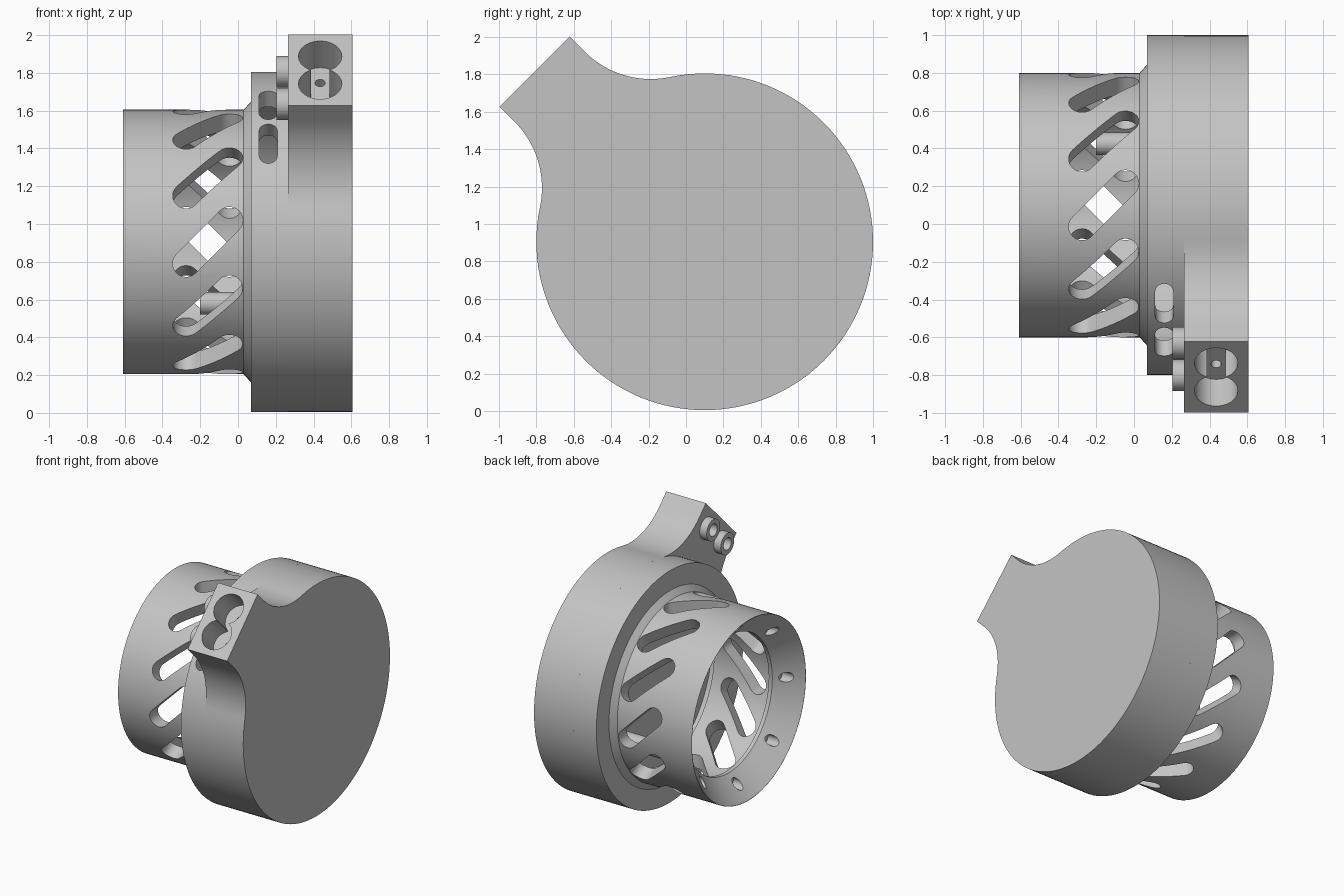
import bpy, bmesh
from math import sin, cos, pi, radians, asin, sqrt
from mathutils import Vector

old = bpy.data.objects.get("Cube")
if old:
    bpy.data.objects.remove(old, do_unlink=True)

grey = bpy.data.materials.new("plain grey")
grey.use_nodes = True
GREY = (0.55, 0.55, 0.55, 1)
grey.diffuse_color = GREY
grey.node_tree.nodes["Principled BSDF"].inputs["Base Color"].default_value = GREY

CENTRE = Vector((0, 0.1, 0.905))      # the main axis runs along x through here
X = Vector((1, 0, 0))
SEGMENTS = 128


def radial(angle):
    """Outward and tangent directions, angle measured from -y towards +z."""
    return Vector((0, -cos(angle), sin(angle))), Vector((0, sin(angle), cos(angle)))


def make_object(name, bm):
    bmesh.ops.recalc_face_normals(bm, faces=bm.faces)
    mesh = bpy.data.meshes.new(name)
    bm.to_mesh(mesh)
    bm.free()
    mesh.materials.append(grey)
    obj = bpy.data.objects.new(name, mesh)
    bpy.context.collection.objects.link(obj)
    return obj


def prism(bm, points, depth):
    """Extrude a closed outline along a vector."""
    face = bm.faces.new([bm.verts.new(p) for p in points])
    new = bmesh.ops.extrude_face_region(bm, geom=[face])["geom"]
    moved = [v for v in new if isinstance(v, bmesh.types.BMVert)]
    bmesh.ops.translate(bm, verts=moved, vec=depth)


def stadium(bm, middle, along, across, half, radius, depth):
    """Rounded slot; with half = 0 it is a round bar."""
    points = []
    for sign in (1, -1):
        for i in range(13 if half else 12):
            a = -pi / 2 + pi * i / 12
            points.append(middle + sign * (along * (half + radius * cos(a)) + across * radius * sin(a)))
    prism(bm, points, depth)


def lathe(bm, profile, centre):
    """Closed (x, radius) profile turned about the x direction."""
    verts = [bm.verts.new(centre + Vector((x, 0, r))) for x, r in profile]
    edges = [bm.edges.new((verts[i - 1], verts[i])) for i in range(len(verts))]
    bmesh.ops.spin(bm, geom=verts + edges, cent=centre, axis=X,
                   angle=2 * pi, steps=SEGMENTS, use_merge=True)
    bmesh.ops.remove_doubles(bm, verts=bm.verts, dist=1e-5)


def cut(obj, bm):
    cutter = make_object("cutter", bm)
    cutter.hide_render = True
    mod = obj.modifiers.new("cut", "BOOLEAN")
    mod.operation, mod.solver, mod.object = "DIFFERENCE", "EXACT", cutter
    mod.use_self = True
    bpy.context.view_layer.objects.active = obj
    bpy.ops.object.modifier_apply(modifier=mod.name)
    bpy.data.objects.remove(cutter, do_unlink=True)


# Slotted tube with a tapered mouth, collar and hollow rim
bm = bmesh.new()
lathe(bm, [(-0.61, 0.698), (-0.61, 0.70), (0.03, 0.70), (0.07, 0.745), (0.07, 0.9), (0.265, 0.9),
           (0.265, 0.8), (0.11, 0.8), (0.11, 0.6), (-0.41, 0.6), (-0.41, 0.53), (-0.44, 0.53)], CENTRE)
tube = make_object("slotted_tube", bm)

bm = bmesh.new()
for i in range(12):                   # slanted slots around the tube
    out, tangent = radial(radians(30 * i))
    stadium(bm, CENTRE + out * 0.52 - X * 0.16, (X + tangent).normalized(),
            (X - tangent).normalized(), 0.162, 0.071, out * 0.3)
cut(tube, bm)

bm = bmesh.new()
for i in range(8):                    # blind holes in the tapered mouth
    out, tangent = radial(radians(45 * i))
    stadium(bm, CENTRE + out * 0.6 - X * 0.62, out, tangent, 0, 0.038, X * 0.17)
for angle in (35.7, 54.3):            # vents in the rim beside the arm
    out, tangent = radial(radians(angle))
    stadium(bm, CENTRE + out * 0.7 + X * 0.16, tangent, X, 0.08, 0.048, out * 0.3)
cut(tube, bm)

# Cover: a disc blended into a square-ended arm
ARM, SIDE = radial(pi / 4)
RADIUS, HALF, REACH, FILLET = 0.9, 0.265, 1.287, 0.5
psi = asin((HALF + FILLET) / (RADIUS + FILLET))
half = [(REACH, HALF)]
for i in range(21):
    a = 1.5 * pi + (psi - pi / 2) * i / 20
    half.append(((RADIUS + FILLET) * cos(psi) + FILLET * cos(a), HALF + FILLET + FILLET * sin(a)))
for i in range(1, 61):
    a = psi + (pi - psi) * i / 60
    half.append((RADIUS * cos(a), RADIUS * sin(a)))
outline = half + [(a, -t) for a, t in reversed(half[:-1])]
bm = bmesh.new()
prism(bm, [CENTRE + ARM * a + SIDE * t + X * 0.265 for a, t in outline], X * 0.34)
cover = make_object("cover_with_arm", bm)

end = CENTRE + ARM * REACH + X * 0.435
bm = bmesh.new()
for s in (-1, 1):                     # overlapping bores in the arm end
    stadium(bm, end + SIDE * s * 0.103 + ARM * 0.05, SIDE, X, 0, 0.115, ARM * -0.25)
cut(cover, bm)
bm = bmesh.new()
for s in (-1, 1):                     # pin holes at the bottom of the bores
    stadium(bm, end + SIDE * s * 0.103 - ARM * 0.15, SIDE, X, 0, 0.027, ARM * -0.15)
cut(cover, bm)


# Hollow bosses on the arm and a pipe inside the tube
def sleeve(name, centre, start, stop, outer, inner):
    bm = bmesh.new()
    lathe(bm, [(start, outer), (stop, outer), (stop, inner), (start, inner)], centre)
    return make_object(name, bm)


parts = [tube, cover]
for name, s in (("upper_boss", 1), ("lower_boss", -1)):
    parts.append(sleeve(name, CENTRE + ARM * 1.153 + SIDE * s * 0.122, 0.205, 0.27, 0.083, 0.047))
parts.append(sleeve("inner_pipe", CENTRE - ARM * 0.46, -0.2, 0.27, 0.06, 0.04))

bpy.ops.object.select_all(action="DESELECT")
for obj in parts:
    obj.select_set(True)
bpy.context.view_layer.objects.active = tube
bpy.ops.object.shade_smooth_by_angle(angle=radians(30))
